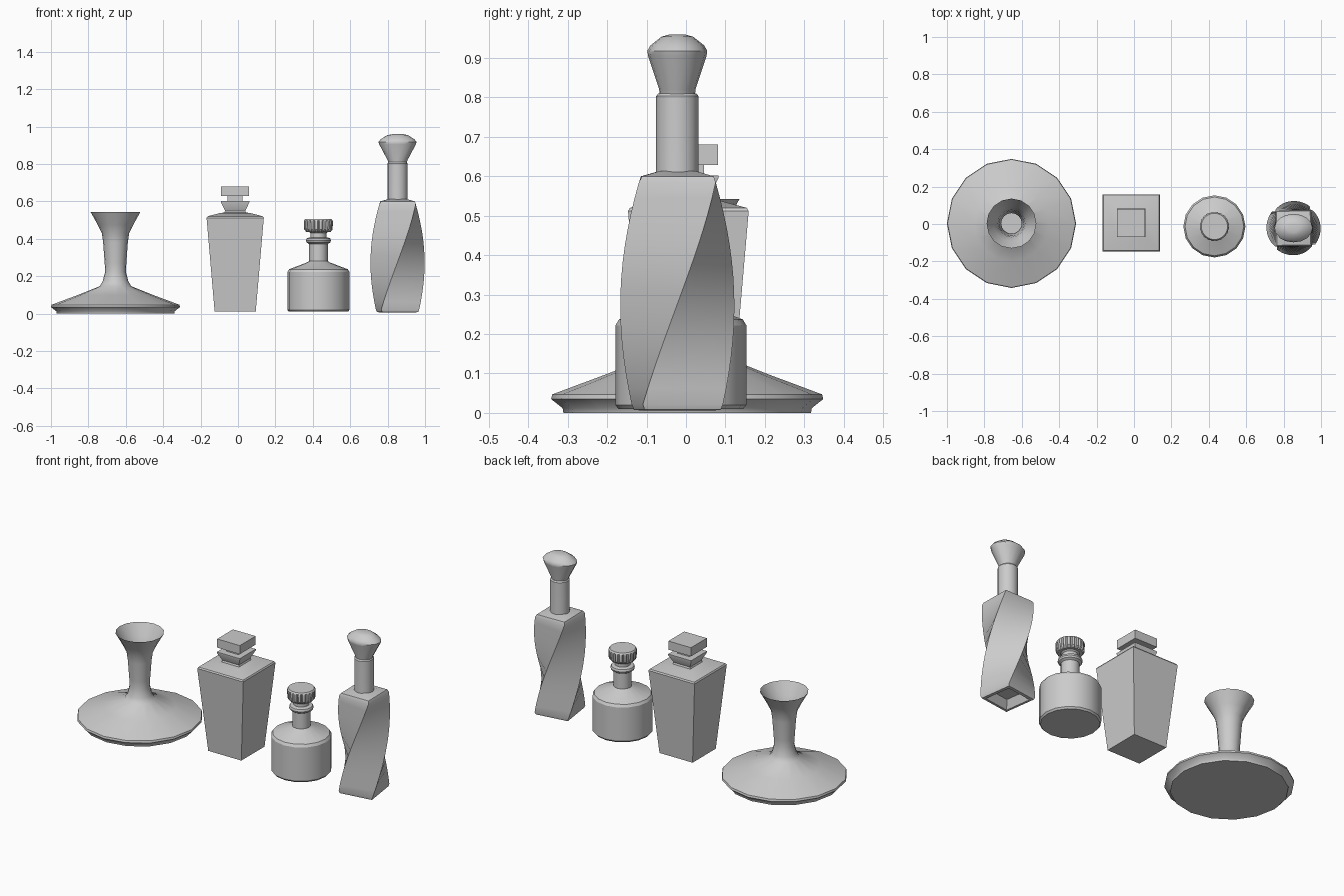
import bpy, bmesh
from math import cos, sin, radians, pi, sqrt

if "Cube" in bpy.data.objects:
    bpy.data.objects.remove(bpy.data.objects["Cube"])


def loft(name, loc, rings, n=16, cap_bottom=True, cap_top=True, smooth=30, rib=None):
    """Skin a stack of rings (rx, ry, z, rotation in degrees); rib(i, ring) scales the radius."""
    bm = bmesh.new()
    loops = []
    for k, (rx, ry, z, rot) in enumerate(rings):
        loop = []
        for i in range(n):
            a = 2 * pi * i / n + radians(rot)
            s = rib(i, k) if rib else 1
            loop.append(bm.verts.new((rx * s * cos(a), ry * s * sin(a), z)))
        loops.append(loop)
    for a, b in zip(loops, loops[1:]):
        for i in range(n):
            j = (i + 1) % n
            bm.faces.new((a[i], a[j], b[j], b[i]))
    if cap_bottom:
        bm.faces.new(loops[0][::-1])
    if cap_top:
        bm.faces.new(loops[-1])
    me = bpy.data.meshes.new(name)
    bm.to_mesh(me)
    bm.free()
    ob = bpy.data.objects.new(name, me)
    ob.location = (loc[0], loc[1], 0)
    bpy.context.collection.objects.link(ob)
    bpy.ops.object.select_all(action='DESELECT')
    ob.select_set(True)
    bpy.context.view_layer.objects.active = ob
    bpy.ops.object.shade_smooth_by_angle(angle=radians(smooth))
    return ob


def round_part(name, loc, profile, **kw):
    return loft(name, loc, [(r, r, z, 0) for r, z in profile], **kw)


def square_part(name, loc, profile, **kw):
    q = sqrt(2)
    return loft(name, loc, [(h * q, h * q, z, 45) for h, z in profile], n=4, **kw)


# wide-based decanter, open at the mouth
round_part("wide_decanter", (-0.655, 0.003),
           [(0.314, 0.0), (0.316, 0.012), (0.345, 0.035), (0.342, 0.047),
            (0.20, 0.10), (0.083, 0.147), (0.068, 0.175), (0.055, 0.225),
            (0.058, 0.27), (0.066, 0.38), (0.073, 0.43), (0.095, 0.475), (0.133, 0.543)],
           cap_top=False, smooth=50)

# tapered square bottle
c = (-0.015, 0.006)
square_part("tapered_bottle", c,
            [(0.11, 0.012), (0.153, 0.512), (0.148, 0.52), (0.08, 0.538),
             (0.058, 0.54), (0.05, 0.56)])
square_part("tapered_bottle_lip", c,
            [(0.052, 0.545), (0.076, 0.595), (0.076, 0.602), (0.04, 0.603)])
square_part("tapered_bottle_stem", c, [(0.04, 0.595), (0.04, 0.635)])
square_part("tapered_bottle_stopper", c, [(0.075, 0.628), (0.075, 0.68)])

# short round bottle
c = (0.43, -0.013)
round_part("round_bottle", c,
           [(0.158, 0.01), (0.166, 0.02), (0.166, 0.222), (0.157, 0.237),
            (0.065, 0.272), (0.05, 0.28), (0.05, 0.372), (0.063, 0.38),
            (0.067, 0.39), (0.063, 0.402), (0.045, 0.408)])
round_part("round_bottle_stem", c, [(0.043, 0.40), (0.043, 0.43), (0.06, 0.445)])
round_part("round_bottle_knob", c,
           [(0.066, 0.437), (0.076, 0.45), (0.078, 0.492), (0.076, 0.498), (0.07, 0.506)],
           n=80, rib=lambda i, k: 0.9 if i % 4 == 0 and k in (1, 2) else 1)

# twisted square bottle with a recessed base
c = (0.853, -0.022)
R, STEPS = 0.145, 14
z0, z1 = 0.022, 0.585
twist = lambda z: -37 + 82 * (z - z0) / (z1 - z0)
rings = [(r, r, z, twist(z0)) for r, z in ((0.08, 0.05), (0.115, 0.006), (0.138, 0.008))]
for i in range(STEPS + 1):
    z = z0 + (z1 - z0) * i / STEPS
    r = R * (1 - 0.05 * (i / STEPS) ** 4)
    rings.append((r, r, z, twist(z)))
rings += [(0.128, 0.128, 0.6, 46), (0.065, 0.065, 0.613, 46)]
loft("twisted_bottle", c, rings, n=4, smooth=40)
round_part("twisted_bottle_neck", c,
           [(0.055, 0.595), (0.054, 0.62), (0.054, 0.803), (0.048, 0.81)])
loft("twisted_bottle_stopper", c,
     [(0.048, 0.045, 0.805, 0), (0.053, 0.046, 0.82, 0), (0.098, 0.074, 0.905, 0),
      (0.102, 0.076, 0.918, 0), (0.09, 0.068, 0.932, 0), (0.055, 0.04, 0.954, 0),
      (0.03, 0.022, 0.959, 0)], smooth=40)
